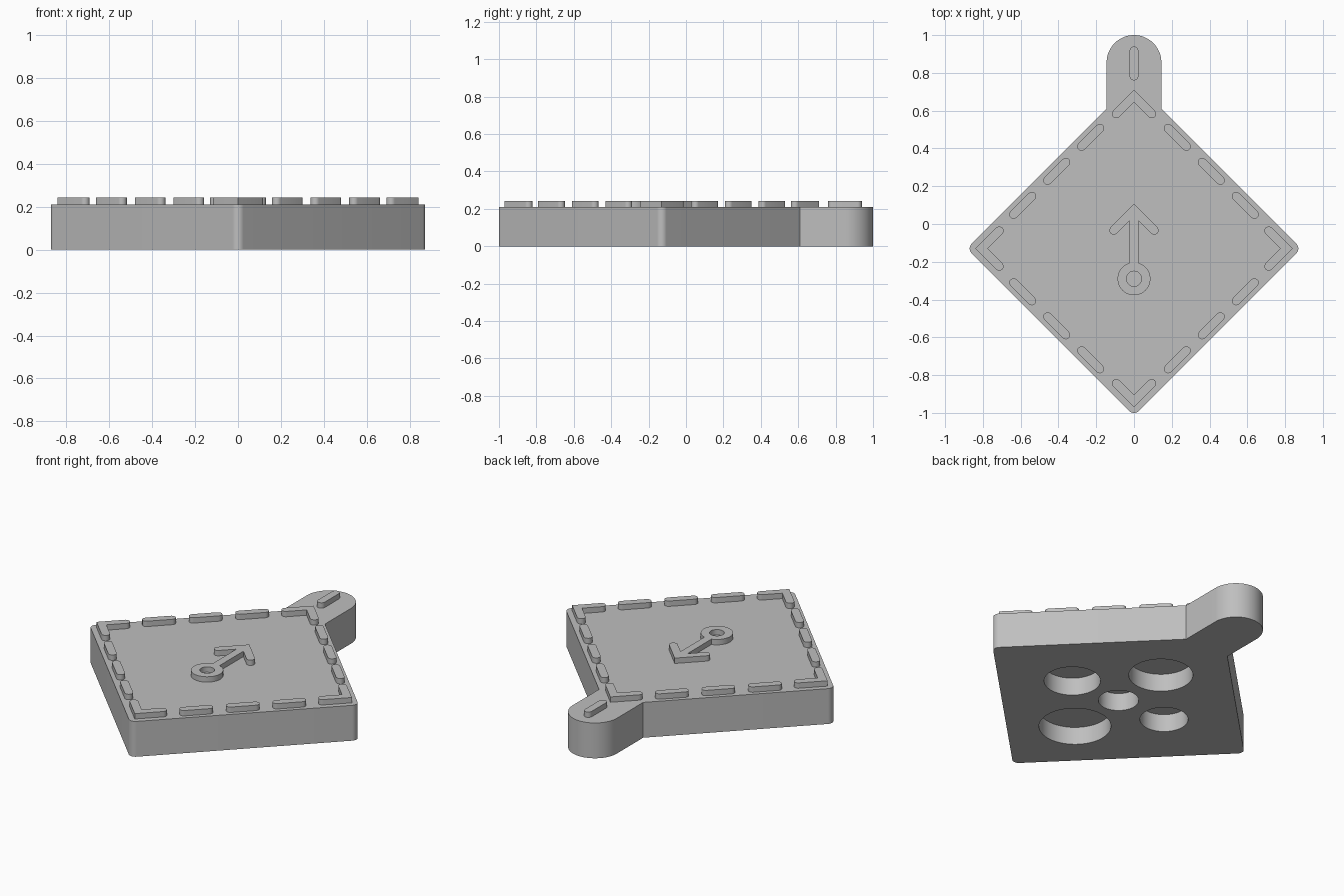
import bpy, bmesh
from math import sin, cos, pi, radians, sqrt, asin, degrees
from mathutils import Vector, Matrix

default = bpy.data.objects.get("Cube")
if default:
    bpy.data.objects.remove(default)

MID = Vector((0, -0.13))      # middle of the diamond
HALF = 0.885                  # half diagonal before rounding
ROUND = 0.036                 # corner radius
TAB = 0.145                   # tab radius
TOP, RAISED = 0.21, 0.242     # slab top and marking top
W = 0.023                     # half width of a marking stroke
RING = 0.087

grey = bpy.data.materials.new("plain grey")
grey.use_nodes = True
grey.diffuse_color = (0.52, 0.52, 0.52, 1)
grey.node_tree.nodes["Principled BSDF"].inputs["Base Color"].default_value = grey.diffuse_color


def arc(center, r, a0, a1, n):
    angles = [radians(a0 + (a1 - a0) * i / n) for i in range(n + 1)]
    return [Vector((center[0] + r * cos(a), center[1] + r * sin(a))) for a in angles]


def mirrored(half):
    """Close a right-hand outline, running bottom to top, across x = 0."""
    return half + [Vector((-p.x, p.y)) for p in reversed(half) if p.x > 1e-5]


def prism(name, outline, z0, z1):
    bm = bmesh.new()
    face = bm.faces.new([bm.verts.new((p[0], p[1], z0)) for p in outline])
    new = bmesh.ops.extrude_face_region(bm, geom=[face])["geom"]
    bmesh.ops.translate(bm, vec=(0, 0, z1 - z0),
                        verts=[v for v in new if isinstance(v, bmesh.types.BMVert)])
    bmesh.ops.recalc_face_normals(bm, faces=bm.faces)
    mesh = bpy.data.meshes.new(name)
    bm.to_mesh(mesh)
    bm.free()
    mesh.materials.append(grey)
    obj = bpy.data.objects.new(name, mesh)
    bpy.context.collection.objects.link(obj)
    return obj


def select(obj):
    bpy.ops.object.select_all(action='DESELECT')
    obj.select_set(True)
    bpy.context.view_layer.objects.active = obj


def drill(obj, center, r, z0, z1):
    """Cut a round hole."""
    cutter = prism("hole_cutter", arc(center, r, 0, 360, 64)[:-1], z0, z1)
    mod = obj.modifiers.new("hole", 'BOOLEAN')
    mod.operation, mod.solver, mod.object = 'DIFFERENCE', 'EXACT', cutter
    select(obj)
    bpy.ops.object.modifier_apply(modifier=mod.name)
    bpy.data.objects.remove(cutter)


def smooth(obj):
    select(obj)
    bpy.ops.object.shade_smooth_by_angle(angle=radians(30))


def dash(name, center, angle, length):
    """Stadium-shaped raised mark."""
    h = length / 2 - W
    pts = arc((h, 0), W, -90, 90, 12) + arc((-h, 0), W, 90, 270, 12)
    turn = Matrix.Rotation(radians(angle), 2)
    smooth(prism(name, [turn @ p + Vector(center) for p in pts], TOP, RAISED))


def chevron_leg(reach, apex):
    """Right leg of an upward chevron, from its rounded end to the outer apex."""
    end = (reach, apex - W * sqrt(2) - reach)
    return arc(end, W, -135, 45, 12) + [Vector((0, apex))]


# Diamond slab with rounded corners and a round-ended tab at the back
inset = HALF - ROUND * sqrt(2)
body = prism("body", mirrored(
    arc(MID - Vector((0, inset)), ROUND, -90, -45, 6)
    + arc(MID + Vector((inset, 0)), ROUND, -45, 45, 12)
    + [Vector((TAB, MID.y + HALF - TAB))]
    + arc((0, 1 - TAB), TAB, 0, 90, 24)), 0, TOP)

# Five round blind recesses underneath, each a different size
for x, y, r in ((0, 0, 0.109), (0.325, 0, 0.152), (-0.32, 0, 0.13),
                (0, 0.355, 0.173), (0, -0.365, 0.194)):
    drill(body, MID + Vector((x, y)), r, -0.1, TOP / 2)
smooth(body)

# Dashed border: three dashes per side and a chevron per corner
LINE = 0.818
chevron = [Vector((0, 0.84 - 2 * W * sqrt(2)))] + chevron_leg(0.094, 0.84)
for side in range(4):
    turn = Matrix.Rotation(side * pi / 2, 2)
    for i in (-1, 0, 1):
        x = LINE / 2 + i * 0.18
        dash(f"border_dash_{side + 1}_{i + 2}", MID + turn @ Vector((x, LINE - x)),
             side * 90 - 45, 0.183)
    smooth(prism(f"corner_mark_{side + 1}",
                 [turn @ p + MID for p in mirrored(chevron)], TOP, RAISED))

# Single dash on the tab
dash("tab_dash", (0, 0.85), 90, 0.18)

# Central arrow growing out of a ring
ring_center = (0, -0.29)
apex = 0.106
join = degrees(asin(sqrt(1 - (W / RING) ** 2)))
arrow = prism("arrow", mirrored(
    arc(ring_center, RING, -90, join, 40)
    + [Vector((W, apex - 2 * W * sqrt(2) - W))]
    + chevron_leg(0.107, apex)), TOP, RAISED)
drill(arrow, ring_center, 0.04, TOP - 0.1, RAISED + 0.1)
smooth(arrow)
